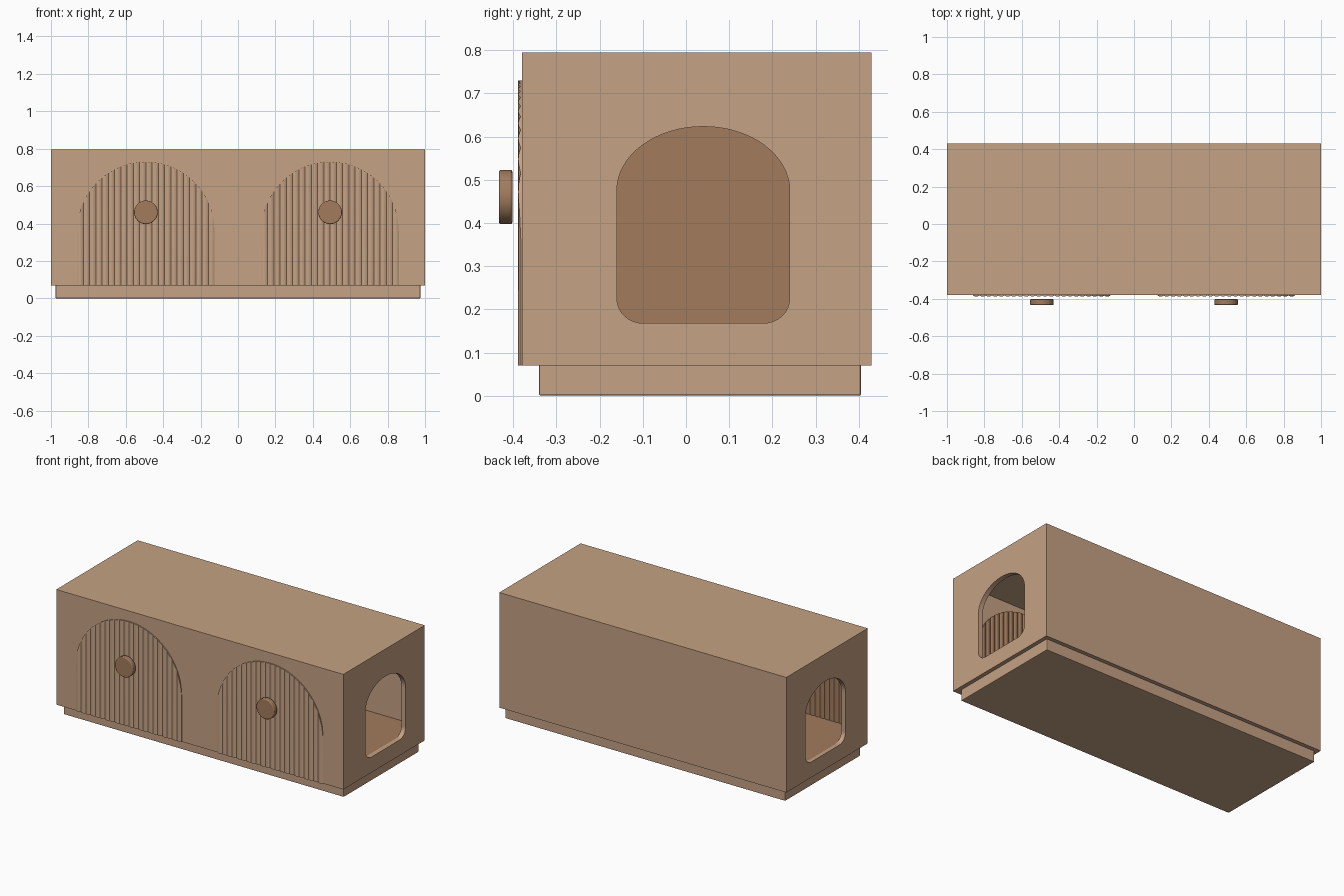
import bpy, bmesh, math
from mathutils import Matrix, Vector

cube = bpy.data.objects.get("Cube")
if cube:
    bpy.data.objects.remove(cube, do_unlink=True)


def material(name, rgb):
    m = bpy.data.materials.new(name)
    m.use_nodes = True
    m.diffuse_color = (*rgb, 1)
    m.node_tree.nodes["Principled BSDF"].inputs["Base Color"].default_value = (*rgb, 1)
    return m


light_wood = material("light wood", (0.56, 0.36, 0.23))
dark_wood = material("dark wood", (0.36, 0.20, 0.11))


def finish(name, bm, *mats):
    bmesh.ops.recalc_face_normals(bm, faces=bm.faces)
    mesh = bpy.data.meshes.new(name)
    bm.to_mesh(mesh)
    bm.free()
    for m in mats:
        mesh.materials.append(m)
    ob = bpy.data.objects.new(name, mesh)
    bpy.context.collection.objects.link(ob)
    return ob


def box(name, lo, hi, mat):
    bm = bmesh.new()
    lo, hi = Vector(lo), Vector(hi)
    bmesh.ops.create_cube(bm, size=1, matrix=Matrix.Translation((lo + hi) / 2)
                          @ Matrix.Diagonal((*(hi - lo), 1)))
    return finish(name, bm, mat)


def activate(ob):
    bpy.ops.object.select_all(action='DESELECT')
    ob.select_set(True)
    bpy.context.view_layer.objects.active = ob


def cut(ob, cutter):
    mod = ob.modifiers.new("cut", 'BOOLEAN')
    mod.operation, mod.solver, mod.object = 'DIFFERENCE', 'EXACT', cutter
    activate(ob)
    bpy.ops.object.modifier_apply(modifier=mod.name)
    bpy.data.objects.remove(cutter, do_unlink=True)


def bevel(ob, width, segments):
    mod = ob.modifiers.new("bevel", 'BEVEL')
    mod.width, mod.segments = width, segments


def arc(cy, cz, ry, rz, start, end, n):
    angles = [math.radians(start + (end - start) * i / n) for i in range(n + 1)]
    return [(cy + ry * math.cos(a), cz + rz * math.sin(a)) for a in angles]


# Hollow cabinet body
T = 0.03
body = box("cabinet_body", (-1, -0.38, 0.07), (1, 0.43, 0.795), light_wood)
cut(body, box("hollow", (-1 + T, -0.38 + T, 0.1), (1 - T, 0.43 - T, 0.765), light_wood))

# Arched opening through both end walls
outline = (arc(0.04, 0.475, 0.2, 0.148, 0, 180, 32)
           + arc(-0.1, 0.225, 0.06, 0.057, 180, 270, 8)
           + arc(0.18, 0.225, 0.06, 0.057, 270, 360, 8))
bm = bmesh.new()
face = bm.faces.new([bm.verts.new((-1.2, y, z)) for y, z in outline])
side = bmesh.ops.extrude_face_region(bm, geom=[face])["geom"]
bmesh.ops.translate(bm, vec=(2.4, 0, 0), verts=[g for g in side if isinstance(g, bmesh.types.BMVert)])
cut(body, finish("opening", bm, light_wood))

# Plinth, inner floor and centre divider
plinth = box("plinth", (-0.975, -0.34, 0), (0.975, 0.405, 0.075), light_wood)
bevel(plinth, 0.004, 2)
box("inner_floor", (-0.975, -0.355, 0.095), (0.975, 0.405, 0.168), dark_wood)
box("centre_divider", (-0.015, -0.355, 0.16), (0.015, 0.405, 0.77), dark_wood)


def door(name, cx, radius=0.367, ribs=22, steps=6):
    """Arched slab with vertical rounded ribs on both faces, dark inside."""
    bm = bmesh.new()
    spring, columns = 0.363, []
    total = ribs * steps
    for i in range(total + 1):
        u = -1 + 2 * i / total
        top = spring + radius * math.sqrt(max(0, 1 - u * u))
        rib = 0.006 * abs(math.sin(math.pi * i / steps))
        x = cx + radius * u
        front, back = -0.3825 - rib, -0.342 + rib
        columns.append([bm.verts.new(p) for p in (
            (x, front, 0.07), (x, front, top), (x, back, top), (x, back, 0.07))])
    for a, b in zip(columns, columns[1:]):
        for j in range(4):
            k = (j + 1) % 4
            f = bm.faces.new((a[j], b[j], b[k], a[k]))
            f.material_index = 1 if j == 2 else 0
    for end in (columns[0], columns[-1]):
        bm.faces.new(end)
    ob = finish(name, bm, light_wood, dark_wood)
    activate(ob)
    bpy.ops.object.shade_smooth_by_angle(angle=math.radians(40))


def knob(name, cx):
    bm = bmesh.new()
    bmesh.ops.create_cone(bm, cap_ends=True, segments=48, radius1=0.063, radius2=0.063, depth=0.031,
                          matrix=Matrix.Translation((cx, -0.4175, 0.46)) @ Matrix.Rotation(math.pi / 2, 4, 'X'))
    ob = finish(name, bm, dark_wood)
    activate(ob)
    bpy.ops.object.shade_smooth_by_angle(angle=math.radians(40))
    bevel(ob, 0.005, 3)


# Ribbed doors with round pulls
for label, sign in (("left", 1), ("right", -1)):
    door(label + "_door", sign * 0.4925)
    knob(label + "_knob", sign * 0.4925)
